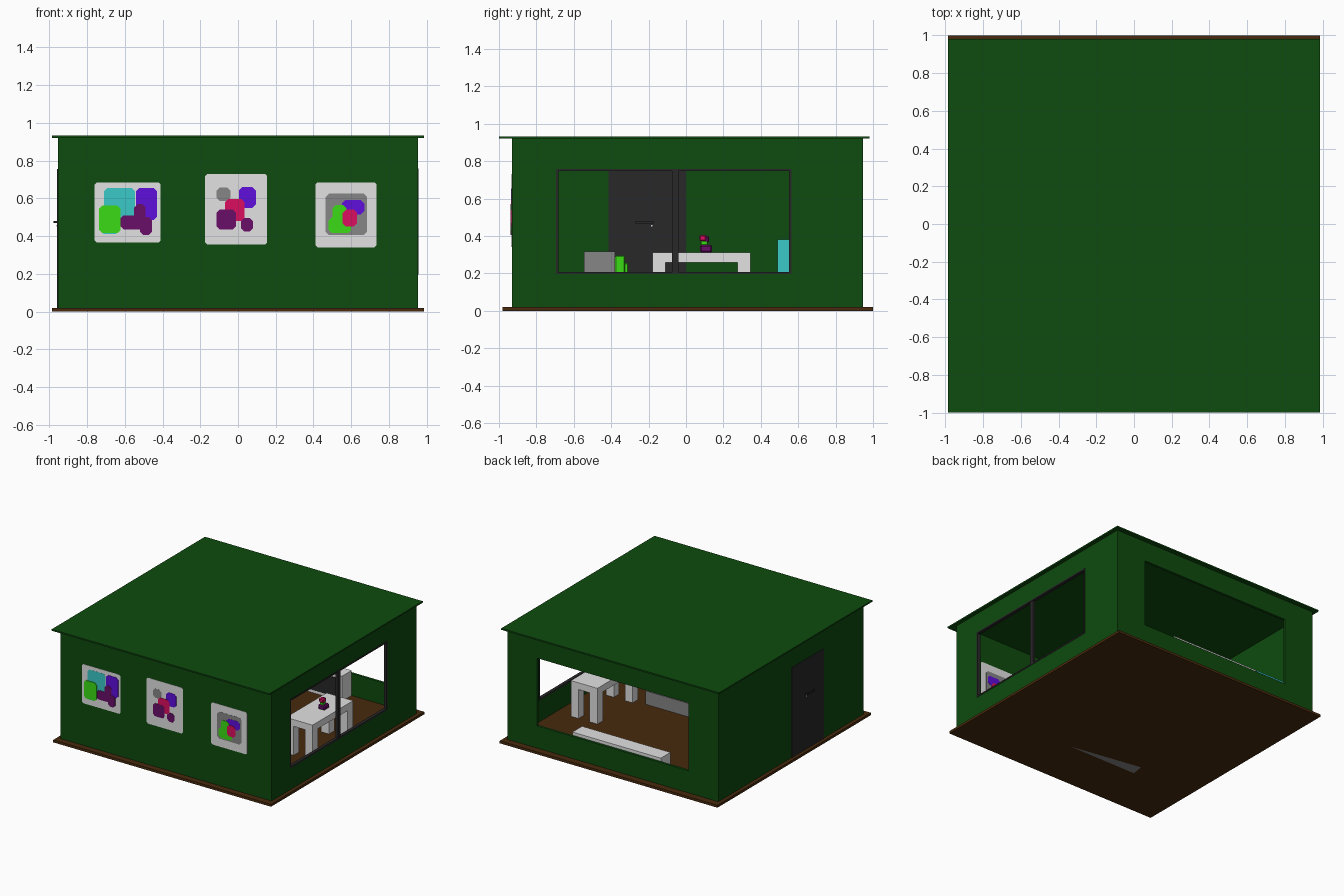
import bpy
import bmesh

cube = bpy.data.objects.get("Cube")
if cube:
    bpy.data.objects.remove(cube, do_unlink=True)

COLOURS = {
    "green": (.0044, .069, .0044), "brown": (.065, .023, .0044),
    "light_grey": (.76, .76, .76), "grey": (.24, .24, .24),
    "black": (.021, .021, .021), "cyan": (.044, .58, .58),
    "violet": (.117, .0044, .72), "crimson": (.72, .0044, .117),
    "purple": (.138, .0044, .138), "lime": (.044, .72, .008),
}


def make_material(name, rgb):
    mat = bpy.data.materials.new(name)
    mat.use_nodes = True
    mat.diffuse_color = (*rgb, 1)
    mat.node_tree.nodes["Principled BSDF"].inputs["Base Color"].default_value = (*rgb, 1)
    return mat


MATS = {name: make_material(name, rgb) for name, rgb in COLOURS.items()}


def finish(name, bm, colour):
    bmesh.ops.recalc_face_normals(bm, faces=bm.faces)
    mesh = bpy.data.meshes.new(name)
    bm.to_mesh(mesh)
    bm.free()
    mesh.materials.append(MATS[colour])
    obj = bpy.data.objects.new(name, mesh)
    bpy.context.collection.objects.link(obj)
    return obj


def box(name, colour, x, y, z, bevel=0):
    bm = bmesh.new()
    bmesh.ops.create_cube(bm, size=1)
    for v in bm.verts:
        v.co = [r[0] if c < 0 else r[1] for c, r in zip(v.co, (x, y, z))]
    if bevel:
        bmesh.ops.bevel(bm, geom=bm.edges[:], offset=bevel, segments=1, affect='EDGES')
    return finish(name, bm, colour)


def place(axis, u, v, w):
    """Point in a wall plane: u runs along the wall, v is height, w is depth."""
    return (w, u, v) if axis == "x" else (u, w, v)


def ring(name, colour, axis, outer, inner, depth):
    """Wall or frame with a rectangular opening; rectangles are u0, u1, v0, v1."""
    bm = bmesh.new()
    loops = []
    for u0, u1, v0, v1 in (outer, inner):
        corners = ((u0, v0), (u1, v0), (u1, v1), (u0, v1))
        loops.append([bm.verts.new(place(axis, u, v, depth[0])) for u, v in corners])
    a, b = loops
    faces = [bm.faces.new((a[i], a[(i + 1) % 4], b[(i + 1) % 4], b[i])) for i in range(4)]
    out = bmesh.ops.extrude_face_region(bm, geom=faces)["geom"]
    for v in out:
        if isinstance(v, bmesh.types.BMVert):
            v.co = place(axis, v.co.y if axis == "x" else v.co.x, v.co.z, depth[1])
    # keep the first layer as the outer skin
    if not all(f.is_valid for f in faces):
        faces = []
    return finish(name, bm, colour)


def plate(name, colour, rect, y0, y1, cut):
    """Thin upright plate with clipped corners."""
    a, b, c, d = rect
    pts = [(a + cut, c), (b - cut, c), (b, c + cut), (b, d - cut),
           (b - cut, d), (a + cut, d), (a, d - cut), (a, c + cut)]
    bm = bmesh.new()
    lo = [bm.verts.new((u, y0, v)) for u, v in pts]
    hi = [bm.verts.new((u, y1, v)) for u, v in pts]
    bm.faces.new(lo)
    bm.faces.new(hi)
    for i in range(8):
        j = (i + 1) % 8
        bm.faces.new((lo[i], lo[j], hi[j], hi[i]))
    return finish(name, bm, colour)


# Shell: floor, roof and four walls
FLOOR, TOP, T = .02, .92, .02
FRONT, BACK, SIDE = -.93, .945, .955
box("floor", "brown", (-.985, .985), (-.98, 1), (0, FLOOR))
box("roof", "green", (-.985, .985), (-1, .98), (TOP, .932))
box("front_wall", "green", (-SIDE, SIDE), (FRONT, FRONT + T), (FLOOR, TOP))
box("right_wall", "green", (-SIDE, -SIDE + T), (FRONT + T, BACK - T), (FLOOR, TOP))
WINDOW = (-.69, .56, .2, .755)
ring("left_wall", "green", "x", (FRONT + T, BACK - T, FLOOR, TOP), WINDOW, (SIDE - T, SIDE))
ring("back_wall", "green", "y", (-SIDE, SIDE, FLOOR, TOP), (-.685, .685, .2, .755),
     (BACK - T, BACK))

# Window frame with a central bar
u0, u1, v0, v1 = WINDOW
ring("window_frame", "black", "x", (u0 - .004, u1 + .004, v0 - .004, v1 + .004),
     (u0 + .008, u1 - .008, v0 + .008, v1 - .008), (SIDE - T - .003, SIDE + .003))
box("window_bar", "black", (SIDE - T, SIDE), (-.075, -.04), (v0, v1))

# Door with a handle and keyhole on both sides
box("door", "black", (-SIDE - .004, -SIDE + T + .004), (-.415, 0), (FLOOR, .755))
for side, x in (("inner", -SIDE + T + .004), ("outer", -SIDE - .004)):
    d = .02 if side == "inner" else -.02
    xs = sorted((x, x + d))
    box(side + "_handle_stem", "black", xs, (-.185, -.173), (.468, .48))
    box(side + "_handle_lever", "black", sorted((x + d * .6, x + d)), (-.27, -.173), (.468, .48))
    box(side + "_keyhole", "light_grey", sorted((x, x + d * .1)), (-.188, -.18), (.45, .458))

# Paintings: a pale plate and overlapping patches, on both faces of the front wall
PAINTINGS = {
    "left_painting": ((-.76, -.41, .365, .685), [
        ("cyan", (-.71, -.545, .47, .655)), ("cyan", (-.73, -.63, .41, .5)),
        ("violet", (-.54, -.43, .485, .655)), ("purple", (-.625, -.5, .435, .51)),
        ("purple", (-.55, -.49, .45, .57)), ("purple", (-.52, -.455, .405, .5)),
        ("lime", (-.737, -.622, .415, .562))]),
    "middle_painting": ((-.175, .155, .355, .73), [
        ("grey", (-.115, -.04, .585, .658)), ("violet", (.005, .095, .55, .66)),
        ("crimson", (-.07, .035, .48, .597)), ("purple", (-.115, -.01, .435, .54)),
        ("purple", (.015, .08, .425, .495))]),
    "right_painting": ((.41, .735, .34, .685), [
        ("grey", (.465, .685, .405, .625)), ("violet", (.55, .67, .515, .59)),
        ("lime", (.48, .6, .415, .5)), ("lime", (.5, .575, .48, .565)),
        ("crimson", (.555, .632, .45, .54))]),
}
for name, (rect, patches) in PAINTINGS.items():
    for side, wall, out in (("outer", FRONT, -1), ("inner", FRONT + T, 1)):
        plate(f"{name}_{side}_board", "light_grey", rect, wall, wall + out * .002, .012)
        for i, (colour, patch) in enumerate(patches):
            plate(f"{name}_{side}_patch_{i}", colour, patch, wall, wall + out * (.003 + i * .001), .018)

# Table with four legs
TX, TY = (.56, .80), (-.18, .345)
box("table_top", "light_grey", TX, TY, (.257, .312))
for i, x in enumerate((TX[0], TX[1] - .07)):
    for j, y in enumerate((TY[0], TY[1] - .07)):
        box(f"table_leg_{i}{j}", "light_grey", (x, x + .07), (y, y + .07), (FLOOR, .257))

# Small sculpture on the table
box("sculpture_base", "purple", (.67, .73), (.075, .14), (.312, .352), .008)
box("sculpture_middle", "lime", (.685, .715), (.078, .115), (.35, .375), .004)
box("sculpture_top", "crimson", (.68, .72), (.072, .108), (.372, .405), .006)
box("sculpture_side", "purple", (.685, .715), (.098, .122), (.366, .4), .005)

# Sofa with a cushion; one corner of its base shows under the floor
SX = (-.457, .47)
box("sofa_seat", "grey", SX, (-.385, -.145), (FLOOR, .13))
box("sofa_back", "grey", SX, (-.545, -.38), (FLOOR, .317))
box("sofa_cushion", "lime", (.2, .36), (-.38, -.325), (.13, .295), .006)
box("sofa_cushion_front", "lime", (.22, .34), (-.33, -.31), (.13, .255), .004)
bm = bmesh.new()
base = bm.faces.new([bm.verts.new(p) for p in
                     ((.163, -.543, .001), (-.457, -.545, -.002), (-.44, -.443, .001))])
for v in base.verts:
    v.co.z = -.002
finish("sofa_base_corner", bm, "grey")

# Low media unit against the back wall with a dark front panel
box("media_unit", "light_grey", (-.42, .38), (.80, .925), (FLOOR, .225))
box("media_unit_panel", "black", (-.39, .35), (.795, .80), (.045, .2))

# Cyan cabinet beside it
box("cabinet", "cyan", (-.9, -.6), (.49, .72), (FLOOR, .38))
